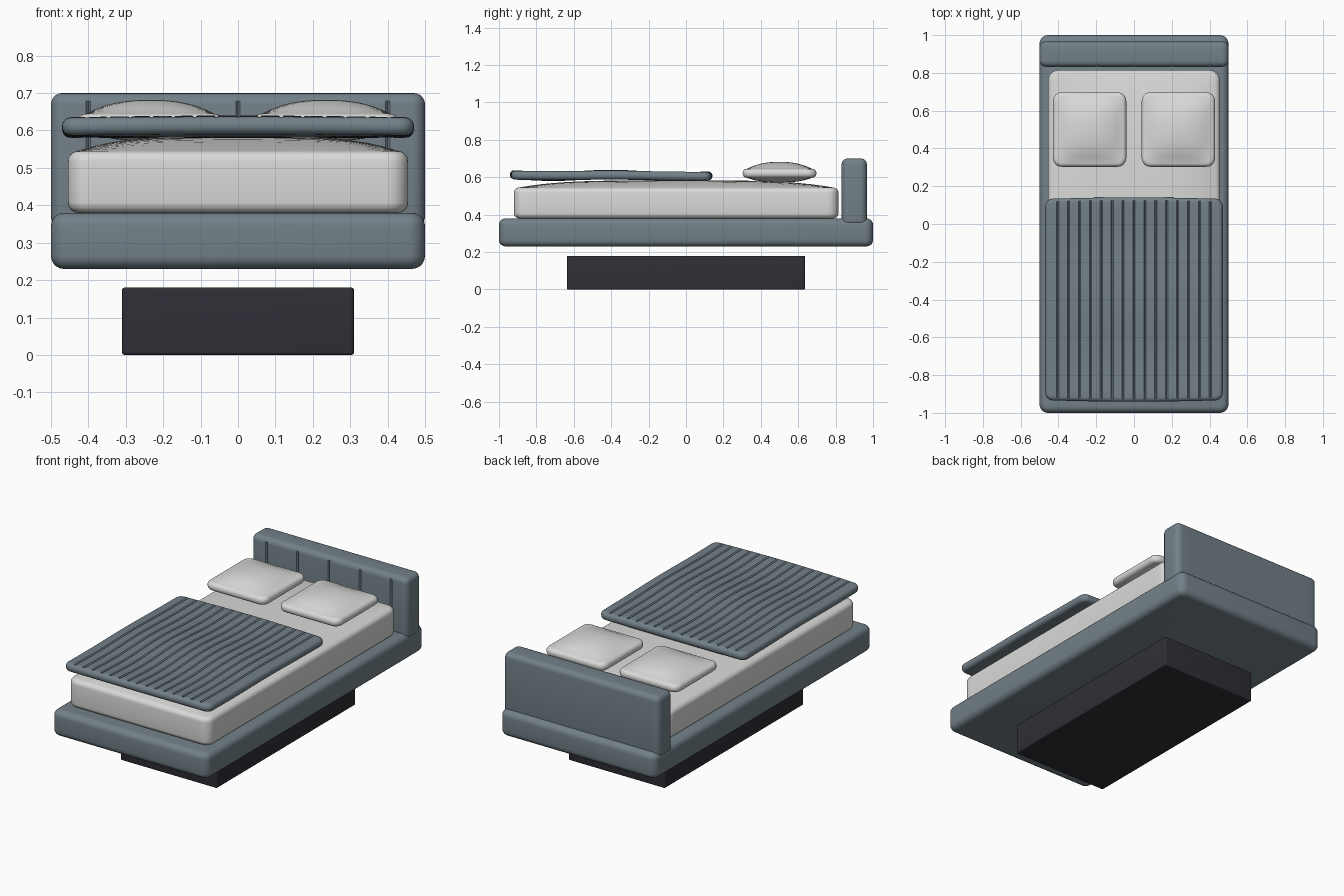
import bpy, bmesh, math
from mathutils import Vector

old = bpy.data.objects.get("Cube")
if old:
    bpy.data.objects.remove(old, do_unlink=True)


def material(name, rgb):
    mat = bpy.data.materials.new(name)
    mat.use_nodes = True
    mat.diffuse_color = (*rgb, 1)
    mat.node_tree.nodes["Principled BSDF"].inputs["Base Color"].default_value = (*rgb, 1)
    return mat


SLATE = material("slate fabric", (0.17, 0.217, 0.247))
LINEN = material("white linen", (0.70, 0.70, 0.685))
DARK = material("dark plinth", (0.028, 0.028, 0.036))


def slice_at(bm, axis, positions):
    """Cut the mesh across one axis at each position."""
    normal = Vector((0, 0, 0))
    normal[axis] = 1
    for p in positions:
        bmesh.ops.bisect_plane(bm, geom=bm.verts[:] + bm.edges[:] + bm.faces[:],
                               plane_co=normal * p, plane_no=normal, dist=1e-5)


def slab(name, low, high, corner, roll, mat, cuts_x=(), cuts_y=(), shape=None):
    """Box with rounded plan corners and rolled rims, reshaped by a function."""
    low, high = Vector(low), Vector(high)
    centre, half = (low + high) / 2, (high - low) / 2
    bm = bmesh.new()
    bmesh.ops.create_cube(bm, size=2)
    bmesh.ops.scale(bm, vec=half, verts=bm.verts)
    upright = [e for e in bm.edges if abs(e.verts[0].co.z - e.verts[1].co.z) > half.z]
    bmesh.ops.bevel(bm, geom=upright, offset=corner, segments=6, profile=0.5, affect='EDGES')
    bm.normal_update()
    rims = [e for e in bm.edges
            if sum(abs(f.normal.z) > 0.9 for f in e.link_faces) == 1]
    bmesh.ops.bevel(bm, geom=rims, offset=roll, segments=5, profile=0.5, affect='EDGES')
    slice_at(bm, 0, cuts_x)
    slice_at(bm, 1, cuts_y)
    if shape:
        for v in bm.verts:
            v.co = shape(v.co.copy(), half)
    bmesh.ops.recalc_face_normals(bm, faces=bm.faces)
    mesh = bpy.data.meshes.new(name)
    bm.to_mesh(mesh)
    bm.free()
    mesh.materials.append(mat)
    obj = bpy.data.objects.new(name, mesh)
    obj.location = centre
    bpy.context.collection.objects.link(obj)
    bpy.ops.object.select_all(action='DESELECT')
    obj.select_set(True)
    bpy.context.view_layer.objects.active = obj
    bpy.ops.object.shade_smooth_by_angle(angle=math.radians(30))
    return obj


def spread(reach, count):
    return [reach * (2 * i / count - 1) for i in range(1, count)]


def grooves(step, count, width):
    """Three cuts per groove: two lips and the bottom."""
    return [k * step + d for k in range(-count, count + 1) for d in (-width, 0, width)]


def in_groove(x, step, count):
    k = round(x / step)
    return abs(k) <= count and abs(x - k * step) < 1e-4


def dome(rise, sag, power, roll):
    """Swell the top and bottom inside the rolled rim."""
    def shape(p, half):
        u = min(1, abs(p.x) / (half.x - roll))
        v = min(1, abs(p.y) / (half.y - roll))
        swell = (1 - u ** power) * (1 - v ** power)
        p.z += swell * (rise if p.z > 0 else -sag) * abs(p.z) / half.z
        return p
    return shape


# Plinth and bed frame
slab("plinth", (-0.31, -0.637, 0), (0.31, 0.637, 0.18), 0.01, 0.007, DARK)
slab("bed_frame", (-0.5, -1, 0.23), (0.5, 1, 0.38), 0.045, 0.035, SLATE)

# Headboard with upright seams on its front
PANEL = 0.2


def seam_headboard(p, half):
    if p.y < -half.y + 1e-4 and in_groove(p.x, PANEL, 2):
        p.y += 0.008
    return p


slab("headboard", (-0.5, 0.832, 0.34), (0.5, 0.967, 0.70), 0.034, 0.03, SLATE,
     cuts_x=grooves(PANEL, 2, 0.006), shape=seam_headboard)

# Mattress with a crowned top
slab("mattress", (-0.455, -0.92, 0.38), (0.455, 0.815, 0.545), 0.055, 0.028, LINEN,
     cuts_x=spread(0.43, 20), cuts_y=spread(0.84, 28), shape=dome(0.038, 0, 4, 0.025))

# Two plump pillows
for side, sign in (("left", 1), ("right", -1)):
    x = 0.235 * sign
    slab(side + "_pillow", (x - 0.194, 0.303, 0.597), (x + 0.194, 0.697, 0.645),
         0.045, 0.022, LINEN, cuts_x=spread(0.17, 14), cuts_y=spread(0.17, 14),
         shape=dome(0.037, 0.026, 2.4, 0.022))

# Quilted blanket, channelled lengthwise and gently rippled
CHANNEL = 0.0577


def quilt(p, half):
    if p.z > half.z - 1e-4 and in_groove(p.x, CHANNEL, 7):
        p.z -= 0.006
    t = p.y / half.y
    p.z += 0.006 * math.cos(5.5 * t) * math.cos(3 * p.x) - 0.007 * max(0, t) ** 2
    p.y += 0.006 * math.cos(4 * p.x) * t
    return p


slab("blanket", (-0.47, -0.935, 0.586), (0.47, 0.135, 0.634), 0.04, 0.022, SLATE,
     cuts_x=grooves(CHANNEL, 7, 0.006), cuts_y=spread(0.51, 30), shape=quilt)
